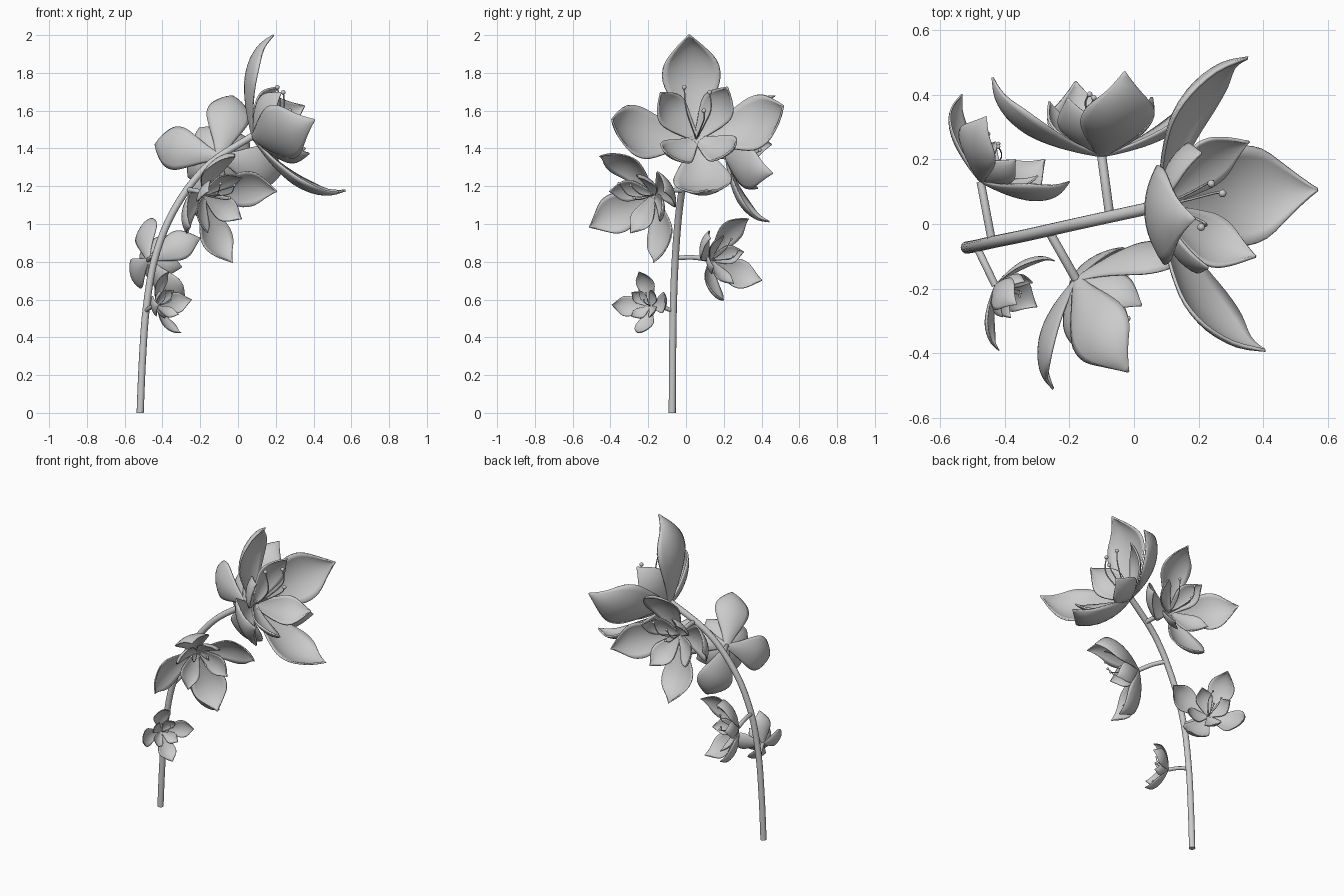
import bpy
from math import radians
from mathutils import Vector, Matrix

if "Cube" in bpy.data.objects:
    bpy.data.objects.remove(bpy.data.objects["Cube"])


def interp(pts, t):
    """Catmull-Rom sample of evenly spaced points (tuples) at t in 0..1."""
    n = len(pts) - 1
    i = min(int(t * n), n - 1)
    f = t * n - i
    p = [Vector(pts[max(0, min(n, i + k))]) for k in (-1, 0, 1, 2)]
    return 0.5 * (2 * p[1] + (p[2] - p[0]) * f
                  + (2 * p[0] - 5 * p[1] + 4 * p[2] - p[3]) * f * f
                  + (3 * p[1] - p[0] - 3 * p[2] + p[3]) * f ** 3)


def tube(name, pts, radius, steps=16, res=4):
    cu = bpy.data.curves.new(name, 'CURVE')
    cu.dimensions = '3D'
    cu.bevel_depth = radius
    cu.bevel_resolution = res
    cu.use_fill_caps = True
    sp = cu.splines.new('POLY')
    sp.points.add(steps)
    for k in range(steps + 1):
        sp.points[k].co = (*interp(pts, k / steps), 1)
    sp.use_smooth = True
    ob = bpy.data.objects.new(name, cu)
    bpy.context.collection.objects.link(ob)
    bpy.ops.object.select_all(action='DESELECT')
    ob.select_set(True)
    bpy.context.view_layer.objects.active = ob
    bpy.ops.object.convert(target='MESH')
    return bpy.context.object


def petal_mesh(name, profile, cup, nu=18, nv=10):
    """profile rows: radial distance, height along axis, half width."""
    verts, faces = [], []
    for i in range(nu + 1):
        t = i / nu
        r, h, w = interp(profile, t)
        a, b = interp(profile, max(0, t - .02)), interp(profile, min(1, t + .02))
        d = (b - a).xy.normalized()
        w = max(w, 0.002)
        for j in range(nv + 1):
            v = 2 * j / nv - 1
            lift = cup * v * v * (w / 0.15)      # edges cup toward the axis
            verts.append((r - d.y * lift, v * w, h + d.x * lift))
    for i in range(nu):
        for j in range(nv):
            k = i * (nv + 1) + j
            faces.append((k, k + nv + 1, k + nv + 2, k + 1))
    me = bpy.data.meshes.new(name)
    me.from_pydata(verts, [], faces)
    me.polygons.foreach_set('use_smooth', [True] * len(faces))
    return me


OUTER = petal_mesh('outer_petal', [
    (0.0, 0.0, .02), (.10, .02, .06), (.21, .052, .115), (.31, .098, .152),
    (.39, .165, .138), (.44, .245, .07), (.455, .33, 0)], .045)
INNER = petal_mesh('inner_petal', [
    (0.0, 0.0, .02), (.06, .022, .045), (.12, .052, .075), (.175, .09, .095),
    (.215, .135, .085), (.24, .185, .045), (.25, .235, 0)], .04)
WHORLS = [('outer_petal', OUTER, (0, 90, 180, 270)),
          ('inner_petal', INNER, (45, 135, 225, 315))]
STAMENS = [(.15, -.08, .25), (.20, .05, .23), (.05, -.04, .24)]


def flower(name, base, axis, up, s):
    a = Vector(axis).normalized()
    u = Vector(up)
    u = (u - a * u.dot(a)).normalized()
    v = a.cross(u)
    m = (Matrix.Translation(base)
         @ Matrix((u, v, a)).transposed().to_4x4() @ Matrix.Scale(s, 4))
    # petals around the facing axis
    for kind, mesh, angles in WHORLS:
        for k, angle in enumerate(angles):
            ob = bpy.data.objects.new(f'{name}_{kind}_{k + 1}', mesh)
            bpy.context.collection.objects.link(ob)
            ob.matrix_world = m @ Matrix.Rotation(radians(angle), 4, 'Z')
            mod = ob.modifiers.new('thickness', 'SOLIDIFY')
            mod.thickness = .01
            mod.offset = 0
    # stamens with round anthers
    for k, (p, q, h) in enumerate(STAMENS):
        pts = [m @ Vector(c) for c in
               ((0, 0, 0), (p * .15, q * .5, h * .45),
                (p * .45, q, h * .85), (p, q, h))]
        tube(f'{name}_stamen_{k + 1}', pts, .004 * s, 12, 1)
        bpy.ops.mesh.primitive_uv_sphere_add(segments=12, ring_count=8,
                                             radius=.012 * s, location=pts[3])
        bpy.context.object.name = f'{name}_anther_{k + 1}'
        bpy.ops.object.shade_smooth()


# arching main stem
tube('stem', [(-.518, -.073, 0), (-.506, -.071, .28), (-.485, -.067, .56),
              (-.437, -.056, .83), (-.335, -.035, 1.08), (-.165, .003, 1.305),
              (.075, .055, 1.465)], .019, 40, 5)

# flowers: base, facing axis, up direction, size, stalk start on the stem
FLOWERS = [
    ('tip_flower', (.08, .055, 1.45), (.905, .02, .42), (-.39, -.09, .83), 1, None),
    ('back_upper_flower', (-.10, .21, 1.355), (-.02, .98, -.04), (.22, 0, .97), .75,
     (-.075, .025, 1.365)),
    ('front_upper_flower', (-.18, -.17, 1.155), (.685, -.634, -.338), (.03, -.46, .88),
     .69, (-.265, -.02, 1.18)),
    ('back_lower_flower', (-.475, .13, .81), (.62, .78, .02), (-.37, .27, .88), .53,
     (-.44, -.055, .82)),
    ('front_lower_flower', (-.43, -.19, .565), (.81, -.52, .17), (-.2, .03, .97), .36,
     (-.488, -.07, .54)),
]
for name, base, axis, up, s, start in FLOWERS:
    flower(name, base, axis, up, s)
    if start:
        b, st = Vector(base), Vector(start)
        mid = st.lerp(b, .5) + Vector((0, 0, .008))
        tube(f'{name}_stalk', [st, mid, b], .009 + .007 * s, 10, 3)
